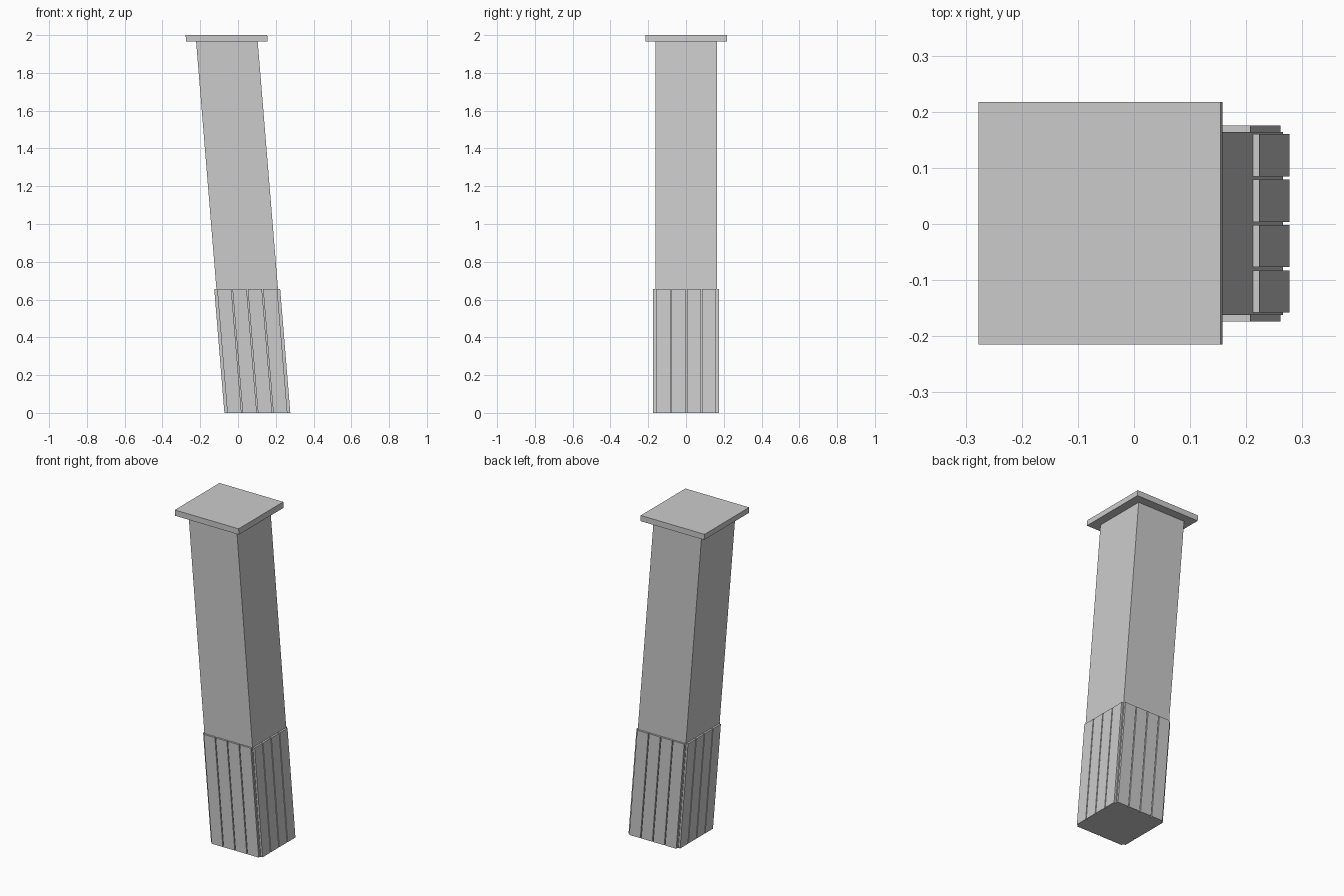
import bpy, bmesh
from math import pi
from mathutils import Matrix, Vector

if "Cube" in bpy.data.objects:
    bpy.data.objects.remove(bpy.data.objects["Cube"])

# The whole post leans: x shifts with height
LEAN = Matrix(((1, 0, -0.082, 0.1025),
               (0, 1, 0, 0.001),
               (0, 0, 1, 0),
               (0, 0, 0, 1)))


def leaning_box(name, size, centre, turn=0.0):
    """Box placed upright, turned about z, then sheared with the lean."""
    bm = bmesh.new()
    bmesh.ops.create_cube(bm, size=1)
    bm.transform(LEAN @ Matrix.Rotation(turn, 4, 'Z')
                 @ Matrix.Translation(Vector(centre))
                 @ Matrix.Diagonal((*size, 1)))
    mesh = bpy.data.meshes.new(name)
    bm.to_mesh(mesh)
    bm.free()
    obj = bpy.data.objects.new(name, mesh)
    bpy.context.collection.objects.link(obj)
    return obj


HALF, CAP_Z, PLANK_H = 0.163, 1.965, 0.655
PLANK_W, PITCH, THICK = 0.075, 0.081, 0.0115

# Square shaft and its overhanging cap
leaning_box("shaft", (2 * HALF, 2 * HALF, CAP_Z), (0, 0, CAP_Z / 2))
leaning_box("cap", (0.432, 0.432, 2 - CAP_Z), (0, 0, (2 + CAP_Z) / 2))

# Four cladding planks on each of the four sides
for side, label in enumerate(("front", "right", "back", "left")):
    for i in range(4):
        leaning_box(f"{label}_plank_{i + 1}", (PLANK_W, THICK, PLANK_H),
                    ((i - 1.5) * PITCH, -HALF - THICK / 2, PLANK_H / 2),
                    side * pi / 2)
